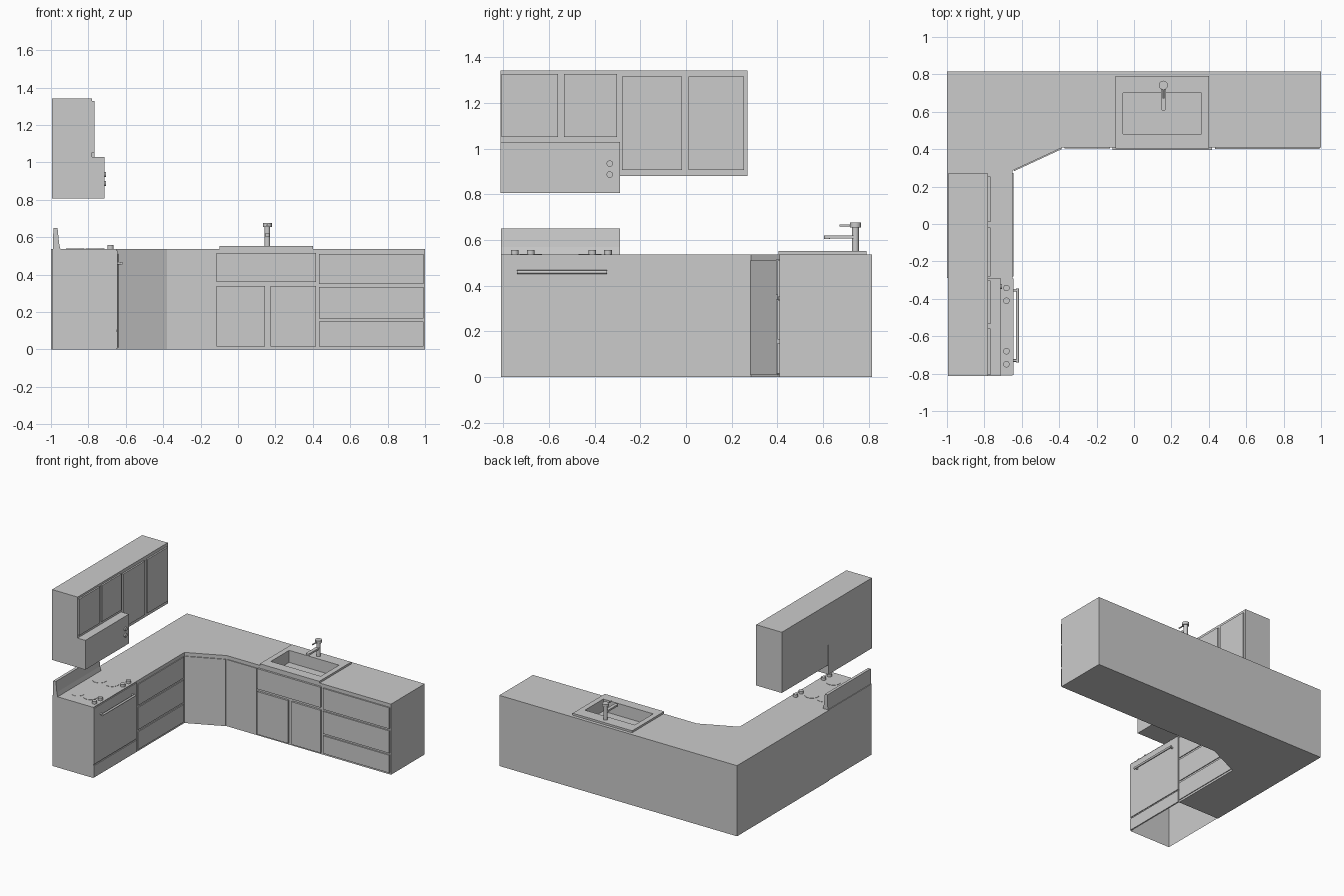
import bpy, bmesh
from mathutils import Vector, Matrix

cube = bpy.data.objects.get("Cube")
if cube:
    bpy.data.objects.remove(cube)

grey = bpy.data.materials.new("plain_grey")
grey.use_nodes = True
colour = (0.6, 0.6, 0.6, 1)
grey.diffuse_color = colour
grey.node_tree.nodes["Principled BSDF"].inputs["Base Color"].default_value = colour


def finish(name, bm):
    bmesh.ops.recalc_face_normals(bm, faces=bm.faces)
    mesh = bpy.data.meshes.new(name)
    bm.to_mesh(mesh)
    bm.free()
    mesh.materials.append(grey)
    obj = bpy.data.objects.new(name, mesh)
    bpy.context.collection.objects.link(obj)
    return obj


def prism(name, points, offset):
    """Extrude a closed outline along an offset."""
    bm = bmesh.new()
    base = bm.faces.new([bm.verts.new(p) for p in points])
    ext = bmesh.ops.extrude_face_region(bm, geom=[base], use_keep_orig=True)
    verts = [g for g in ext["geom"] if isinstance(g, bmesh.types.BMVert)]
    bmesh.ops.translate(bm, verts=verts, vec=offset)
    return finish(name, bm)


def box(name, x0, x1, y0, y1, z0, z1):
    outline = [(x0, y0, z0), (x1, y0, z0), (x1, y1, z0), (x0, y1, z0)]
    return prism(name, outline, (0, 0, z1 - z0))


def panel(name, start, end, z0, z1, depth=0.01, gap=0.008):
    """Cabinet front along a plan line, standing out to its right."""
    a, b = Vector((*start, z0)), Vector((*end, z0))
    d = (b - a).normalized()
    out = Vector((d.y, -d.x, 0)) * depth
    a, b = a + d * gap, b - d * gap
    return prism(name, [a, b, b + out, a + out], (0, 0, z1 - z0))


def rod(name, start, end, radius, sides=24):
    a, b = Vector(start), Vector(end)
    turn = (b - a).to_track_quat('Z', 'Y').to_matrix().to_4x4()
    bm = bmesh.new()
    bmesh.ops.create_cone(bm, cap_ends=True, segments=sides, radius1=radius,
                          radius2=radius, depth=(b - a).length,
                          matrix=Matrix.Translation((a + b) / 2) @ turn)
    obj = finish(name, bm)
    for face in obj.data.polygons:
        face.use_smooth = len(face.vertices) == 4
    for edge in obj.data.edges:
        ends = [obj.data.vertices[i].co for i in edge.vertices]
        edge.use_edge_sharp = abs((ends[0] - ends[1]).dot(b - a)) < 1e-6
    return obj


def cut(obj, cutter):
    mod = obj.modifiers.new("opening", 'BOOLEAN')
    mod.object = cutter
    mod.solver = 'EXACT'
    bpy.context.view_layer.update()
    graph = bpy.context.evaluated_depsgraph_get()
    mesh = bpy.data.meshes.new_from_object(obj.evaluated_get(graph))
    obj.modifiers.clear()
    obj.data = mesh


TOP = 0.537
FRONT = 0.41      # front of the back run
SIDE = -0.65      # front of the side run
SPLIT = -0.29     # between cooker and cabinets

# Corner-shaped base cabinets with worktop
plan = [(-1, SPLIT), (SIDE, SPLIT), (SIDE, 0.285), (-0.38, FRONT),
        (1, FRONT), (1, 0.815), (-1, 0.815)]
base = prism("base_cabinets", [(x, y, 0) for x, y in plan], (0, 0, TOP))
rim = box("sink_rim", -0.1, 0.4, 0.405, 0.79, TOP, 0.552)

# Sink bowl opening
bowl = box("bowl_cutter", -0.06, 0.36, 0.48, 0.70, 0.46, 0.6)
cut(base, bowl)
cut(rim, bowl)
bpy.data.objects.remove(bowl)

# Drawer stacks
for i, (z0, z1) in enumerate([(0.015, 0.15), (0.165, 0.335), (0.35, 0.51)]):
    panel(f"side_drawer_{i}", (SIDE, SPLIT), (SIDE, 0.28), z0, z1, 0.006)
    panel(f"back_drawer_{i}", (0.425, FRONT), (1, FRONT), z0, z1)

# Corner door, narrow door and sink unit fronts
panel("corner_door", (SIDE, 0.285), (-0.38, FRONT), 0.01, 0.51, 0.006)
panel("narrow_door", (-0.38, FRONT), (-0.12, FRONT), 0.01, 0.51, 0.006)
panel("sink_drawer", (-0.123, FRONT), (0.425, FRONT), 0.36, 0.515, 0.015)
panel("sink_left_door", (0.167, FRONT), (0.425, FRONT), 0.015, 0.34, 0.015)
panel("sink_right_door", (-0.123, FRONT), (0.152, FRONT), 0.015, 0.34, 0.015)

# Tap
tx, ty = 0.157, 0.742
rod("tap_column", (tx, ty, 0.55), (tx, ty, 0.66), 0.015)
rod("tap_cap", (tx, ty, 0.655), (tx, ty, 0.676), 0.024)
rod("tap_lever", (tx, ty, 0.664), (tx, 0.672, 0.664), 0.005, 12)
box("tap_spout", tx - 0.013, tx + 0.013, 0.615, ty, 0.607, 0.62)
rod("tap_outlet", (tx, 0.618, 0.604), (tx, 0.618, 0.62), 0.013)

# Cooker shell, open underneath
cooker = box("cooker_body", -0.995, SIDE, -0.81, SPLIT, 0, TOP)
bm = bmesh.new()
bm.from_mesh(cooker.data)
under = [f for f in bm.faces if f.normal.z < -0.9]
bmesh.ops.delete(bm, geom=under, context='FACES_ONLY')
bm.to_mesh(cooker.data)
bm.free()
panel("oven_drawer", (SIDE, -0.81), (SIDE, SPLIT), 0.005, 0.095, 0.006, 0.002)
panel("oven_door", (SIDE, -0.81), (SIDE, SPLIT), 0.105, 0.53, 0.006, 0.002)
back = [(-0.99, TOP), (-0.95, TOP), (-0.957, 0.57), (-0.965, 0.65), (-0.987, 0.65)]
prism("cooker_backsplash", [(x, -0.81, z) for x, z in back], (0, 0.52, 0))

# Oven handle, cooker knobs and burners
rod("oven_handle", (-0.623, -0.74, 0.46), (-0.623, -0.345, 0.46), 0.008, 12)
for y in (-0.73, -0.355):
    rod("handle_post", (SIDE, y, 0.46), (-0.623, y, 0.46), 0.007, 12)
for y in (-0.75, -0.68, -0.41, -0.342):
    rod("cooker_knob", (-0.682, y, TOP), (-0.682, y, 0.557), 0.017)
for x in (-0.87, -0.765):
    for y in (-0.68, -0.42):
        rod("burner_plate", (x, y, TOP), (x, y, TOP + 0.002), 0.05)

# Wall cabinets with doors
WALL = -0.78
box("short_wall_cabinet", -0.995, WALL, -0.813, -0.288, 1.03, 1.342)
box("tall_wall_cabinet", -0.995, WALL, -0.288, 0.27, 0.88, 1.342)
for name, y0, y1, z0, z1 in [("short", -0.808, -0.56, 1.052, 1.327),
                             ("short", -0.535, -0.302, 1.052, 1.327),
                             ("tall", -0.28, -0.018, 0.908, 1.317),
                             ("tall", 0.012, 0.255, 0.908, 1.317)]:
    panel(f"{name}_wall_door", (WALL, y0), (WALL, y1), z0, z1, 0.012, 0)

# Extractor hood with buttons
box("extractor_hood", -0.995, -0.715, -0.813, SPLIT, 0.807, 1.03)
for z in (0.935, 0.887):
    rod("hood_button", (-0.715, -0.334, z), (-0.705, -0.334, z), 0.014)
